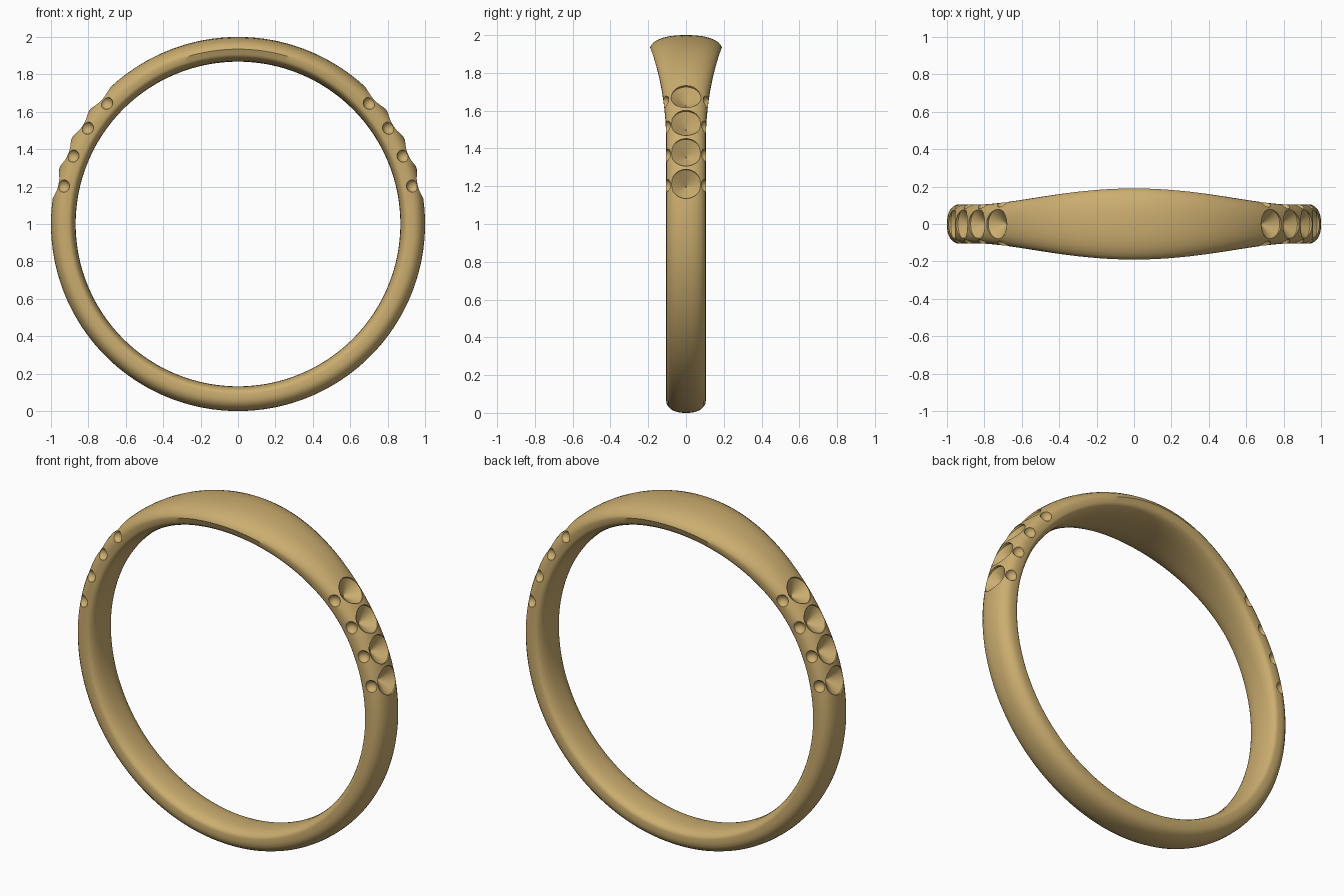
import bpy, bmesh
from math import pi, sin, cos, radians
from mathutils import Matrix, Vector

if "Cube" in bpy.data.objects:
    bpy.data.objects.remove(bpy.data.objects["Cube"])

CENTRE = Vector((0, 0, 1))


def flare(t):
    """1 at the top of the ring, easing to 0 at about 62 degrees either side."""
    t = min(abs(t), 2 * pi - abs(t)) / radians(62)
    return 0.5 * (1 + cos(pi * t)) if t < 1 else 0.0


def half_width(t):
    return 0.105 + 0.085 * flare(t)


def section(t, n=14):
    """Closed domed section (y, radius) at angle t from the top."""
    w, f = half_width(t), flare(t)
    us = [-cos(pi * i / n) for i in range(n + 1)]
    dome = lambda u, e: max(0.0, 1 - abs(u) ** 2.5) ** e
    outer = [(u * w, 0.935 + 0.065 * dome(u, 0.5 + 0.1 * f)) for u in us]
    wi = w * (1 - 0.06 * f)
    inner = [(u * wi, 0.908 - 0.04 * dome(u, 0.5)) for u in reversed(us)]
    return outer + inner


def make_object(name, bm):
    bmesh.ops.recalc_face_normals(bm, faces=bm.faces)
    me = bpy.data.meshes.new(name)
    bm.to_mesh(me)
    bm.free()
    ob = bpy.data.objects.new(name, me)
    bpy.context.collection.objects.link(ob)
    return ob


# Band: domed section swept round, wider at the top
bm = bmesh.new()
STEPS = 180
rings = []
for i in range(STEPS):
    t = 2 * pi * i / STEPS
    rings.append([bm.verts.new((r * sin(t), y, 1 + r * cos(t))) for y, r in section(t)])
for a, b in zip(rings, rings[1:] + rings[:1]):
    for j in range(len(a)):
        k = (j + 1) % len(a)
        bm.faces.new((a[j], a[k], b[k], b[j]))
band = make_object("ring_band", bm)

# Cutters: conical stone seats down each shoulder, small round notches on the edges
bm = bmesh.new()
for side in (1, -1):
    for i in range(4):
        t = side * radians(90 - 12.3 - 10.1 * i)
        turn = Matrix.Translation(CENTRE) @ Matrix.Rotation(t, 4, 'Y')
        bmesh.ops.create_cone(bm, cap_ends=True, segments=48, radius1=0.003, radius2=0.079,
                              depth=0.06, matrix=turn @ Matrix.Translation((0, 0, 0.955)))
        # open the cone's wide end outward as a straight bore
        top = [f for f in bm.faces if len(f.verts) == 48
               and (f.calc_center_median() - turn @ Vector((0, 0, 0.985))).length < 0.005]
        ext = bmesh.ops.extrude_face_region(bm, geom=top)
        bmesh.ops.delete(bm, geom=top, context='FACES_ONLY')
        out = (turn.to_3x3() @ Vector((0, 0, 1))) * 0.1
        bmesh.ops.translate(bm, vec=out,
                            verts=[v for v in ext["geom"] if isinstance(v, bmesh.types.BMVert)])
        for ys in (1, -1):
            bmesh.ops.create_uvsphere(bm, u_segments=24, v_segments=14, radius=0.035,
                                      matrix=turn @ Matrix.Translation((0, ys * (half_width(t) + 0.003), 0.957)))
cutter = make_object("stone_seat_cutter", bm)
cutter.hide_render = True

# Cut the seats
cut = band.modifiers.new("stone_seats", 'BOOLEAN')
cut.operation = 'DIFFERENCE'
cut.solver = 'EXACT'
cut.object = cutter
bpy.context.view_layer.objects.active = band
band.select_set(True)
bpy.ops.object.modifier_apply(modifier=cut.name)
bpy.data.objects.remove(cutter)

# Gold finish and smooth shading
gold = bpy.data.materials.new("gold")
gold.diffuse_color = (0.60, 0.42, 0.16, 1)
gold.use_nodes = True
gold.node_tree.nodes["Principled BSDF"].inputs["Base Color"].default_value = gold.diffuse_color
band.data.materials.clear()
band.data.materials.append(gold)
bpy.ops.object.shade_smooth_by_angle(angle=radians(35))
